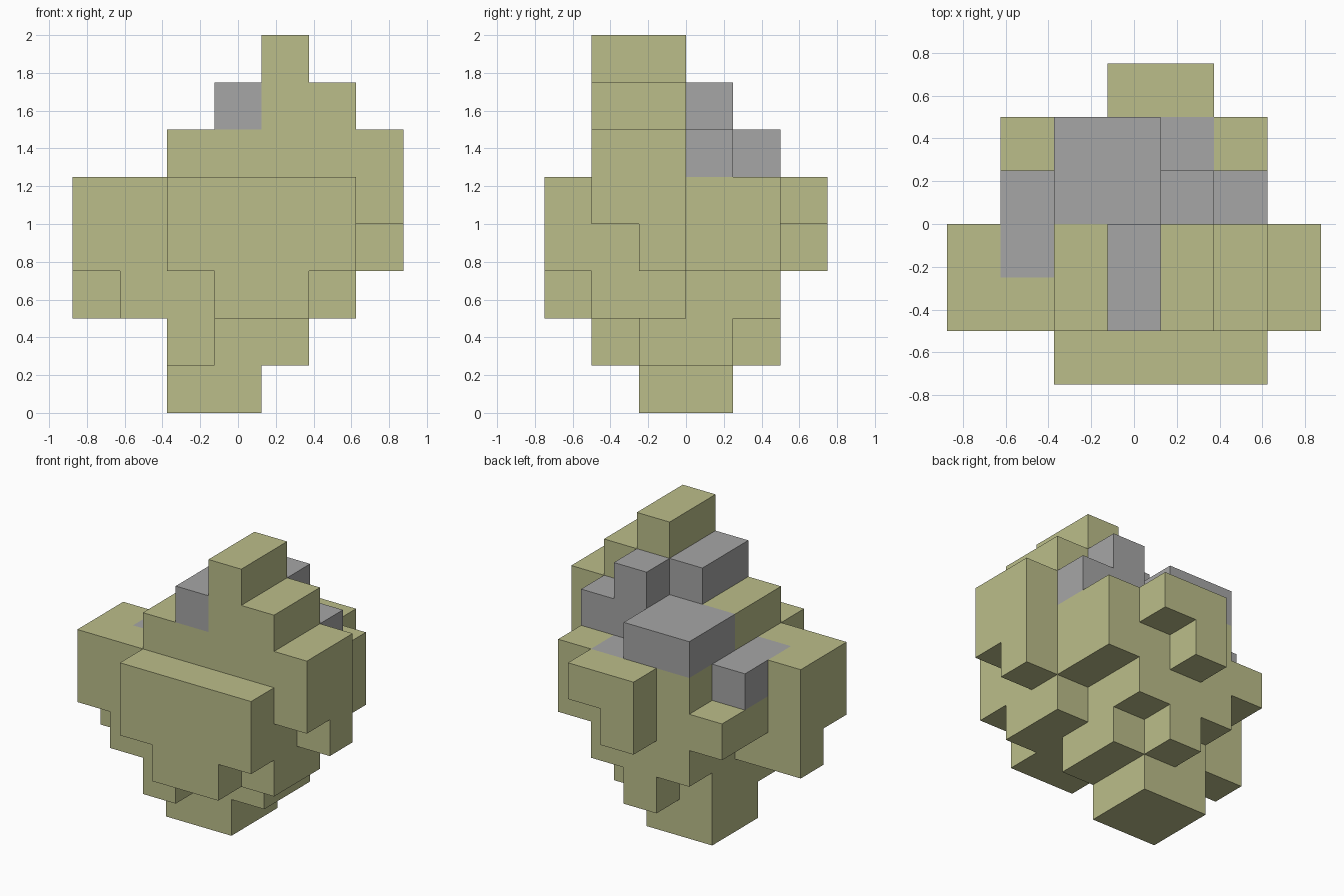
import bpy
import bmesh
from mathutils import Vector

if "Cube" in bpy.data.objects:
    bpy.data.objects.remove(bpy.data.objects["Cube"], do_unlink=True)

CELL = 0.25
ORIGIN = Vector((-0.875, -0.75, 0.0))

# Horizontal slices from bottom to top; each slice lists rows from front to back,
# each row runs from -x to +x: o = olive block, g = grey block, . = empty
LAYERS = [
    # foot
    [".......", ".......", "..oo...", "..oo...", ".......", "......."],
    # ankle
    [".......", "..o....", "..ooo..", "..ooo..", "...o...", "......."],
    # lower belly
    ["...oo..", ".ooooo.", "oooooo.", "..ooo..", "..ooo..", "......."],
    # belly
    ["..oooo.", "oooooo.", "ooooooo", ".ooooo.", ".ooooo.", "...o..."],
    # shoulders
    ["..oooo.", "ooooooo", "ogooooo", ".goooo.", "..oogo.", "...oo.."],
    # upper step
    [".......", "..ooooo", "..ooooo", "..gggg.", "..gg...", "......."],
    # crown
    [".......", "...goo.", "...goo.", "....g..", ".......", "......."],
    # peak
    [".......", "....o..", "....o..", ".......", ".......", "......."],
]

cells = {
    (x, y, z): kind
    for z, layer in enumerate(LAYERS)
    for y, row in enumerate(layer)
    for x, kind in enumerate(row)
    if kind != "."
}


def make_material(name, color):
    mat = bpy.data.materials.new(name)
    mat.use_nodes = True
    mat.diffuse_color = color
    mat.node_tree.nodes["Principled BSDF"].inputs["Base Color"].default_value = color
    return mat


def add_side(bm, cell, axis, sign):
    """Add the outward square on one side of a block."""
    normal = Vector((0, 0, 0))
    normal[axis] = sign
    u = Vector((0, 0, 0))
    u[(axis + 1) % 3] = 0.5
    v = normal.cross(u)
    middle = Vector(cell) + Vector((0.5, 0.5, 0.5)) + normal * 0.5
    corners = (middle - u - v, middle + u - v, middle + u + v, middle - u + v)
    bm.faces.new([bm.verts.new(ORIGIN + c * CELL) for c in corners])


def build_shell(name, kind, mat):
    """Skin every exposed side of the blocks of one kind."""
    bm = bmesh.new()
    for cell, cell_kind in cells.items():
        if cell_kind != kind:
            continue
        for axis in range(3):
            for sign in (-1, 1):
                neighbour = list(cell)
                neighbour[axis] += sign
                if tuple(neighbour) not in cells:
                    add_side(bm, cell, axis, sign)
    bmesh.ops.remove_doubles(bm, verts=bm.verts, dist=0.001)
    mesh = bpy.data.meshes.new(name)
    bm.to_mesh(mesh)
    bm.free()
    mesh.materials.append(mat)
    obj = bpy.data.objects.new(name, mesh)
    bpy.context.collection.objects.link(obj)
    return obj


# Olive main mass and the grey blocks set into its top
build_shell("blocky_body", "o", make_material("olive", (0.50, 0.515, 0.255, 1)))
build_shell("grey_blocks", "g", make_material("grey", (0.38, 0.38, 0.38, 1)))
